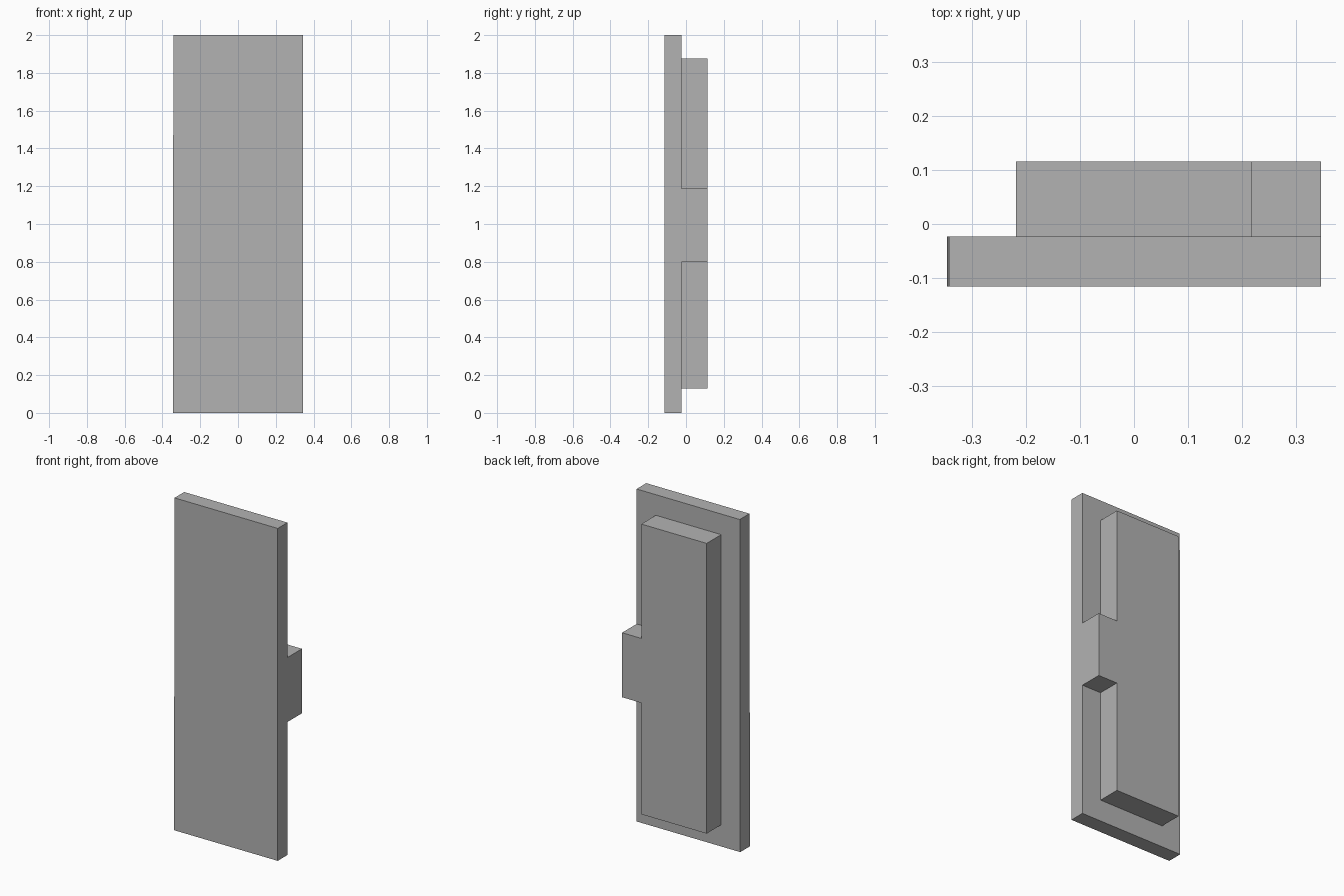
import bpy
import bmesh

cube = bpy.data.objects.get("Cube")
if cube:
    bpy.data.objects.remove(cube, do_unlink=True)

# One plain grey for the whole model
GREY = (0.45, 0.45, 0.45, 1.0)
grey = bpy.data.materials.new("plain_grey")
grey.use_nodes = True
grey.diffuse_color = GREY
grey.node_tree.nodes["Principled BSDF"].inputs["Base Color"].default_value = GREY


def slab(name, outline, y_front, y_back):
    """Extrude an (x, z) outline, counter-clockwise from the front, along y."""
    bm = bmesh.new()
    face = bm.faces.new([bm.verts.new((x, y_front, z)) for x, z in outline])
    extruded = bmesh.ops.extrude_face_region(bm, geom=[face], use_keep_orig=True)
    verts = [v for v in extruded["geom"] if isinstance(v, bmesh.types.BMVert)]
    bmesh.ops.translate(bm, vec=(0, y_back - y_front, 0), verts=verts)
    bmesh.ops.recalc_face_normals(bm, faces=bm.faces)
    mesh = bpy.data.meshes.new(name)
    bm.to_mesh(mesh)
    bm.free()
    mesh.materials.append(grey)
    obj = bpy.data.objects.new(name, mesh)
    bpy.context.collection.objects.link(obj)
    return obj


EDGE = 0.345    # half width of the front plate, also the tab's outer edge
DEPTH = 0.115   # half depth of the model
SEAM = -0.023   # where the plate meets the raised panel

# Front plate, its right edge leaning in very slightly towards the top
slab("front_plate",
     [(-EDGE, 0), (EDGE, 0), (EDGE, 2), (-EDGE + 0.003, 2)],
     -DEPTH, SEAM)

# Raised back panel with a tab reaching the plate's left edge
left, right = 0.217, -0.218
bottom, top = 0.13, 1.876
tab_low, tab_high = 0.8, 1.188
slab("back_panel_with_tab",
     [(right, bottom), (left, bottom), (left, tab_low), (EDGE, tab_low),
      (EDGE, tab_high), (left, tab_high), (left, top), (right, top)],
     SEAM, DEPTH)
